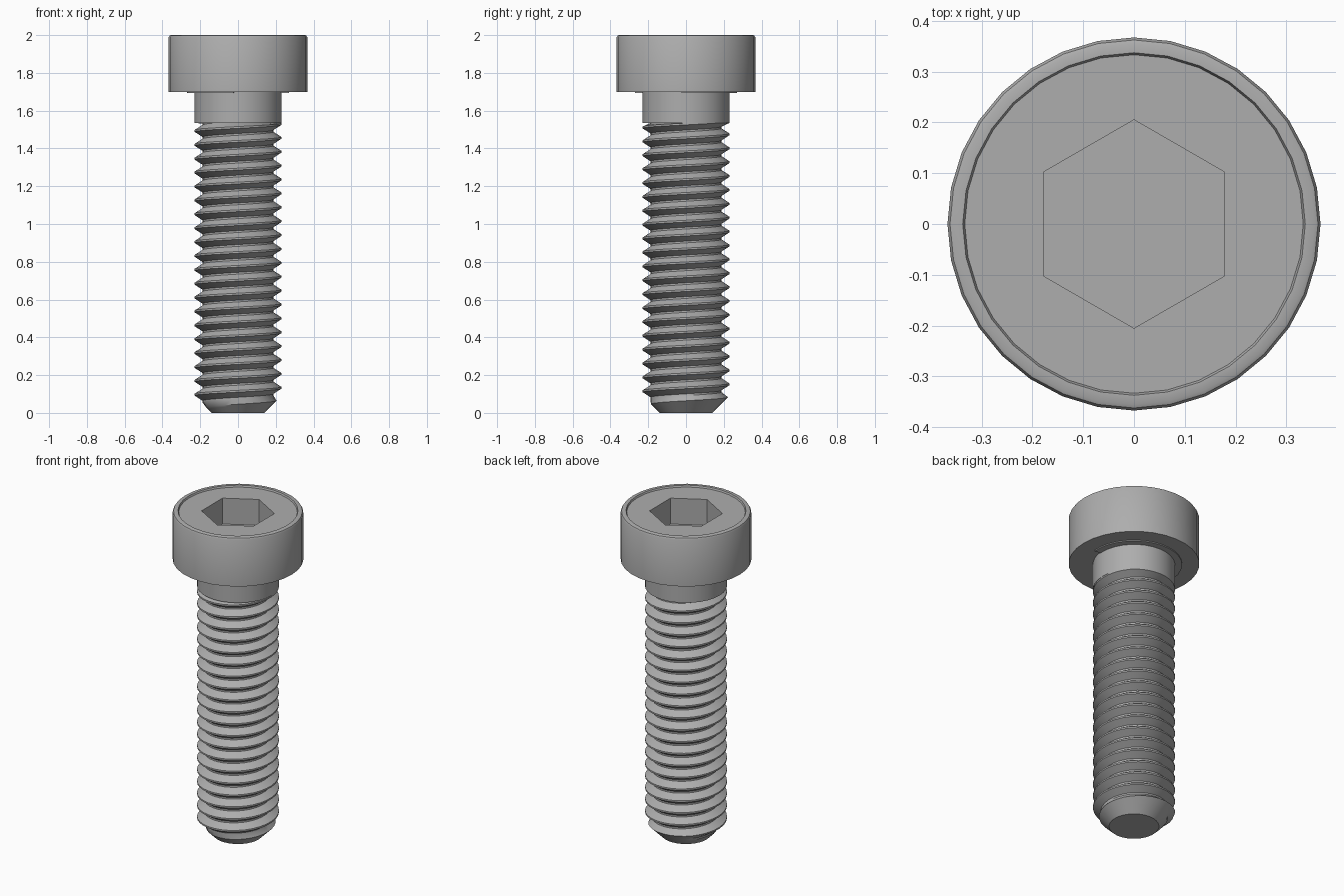
import bpy, bmesh, math

if "Cube" in bpy.data.objects:
    bpy.data.objects.remove(bpy.data.objects["Cube"])

SEG = 32
TAU = 2 * math.pi

# One steel grey for the whole bolt
steel = bpy.data.materials.new("steel grey")
steel.use_nodes = True
GREY = (0.42, 0.42, 0.42, 1)
steel.diffuse_color = GREY
steel.node_tree.nodes["Principled BSDF"].inputs["Base Color"].default_value = GREY


def ring(bm, r, z, n=SEG, turn=0.0):
    return [bm.verts.new((r * math.cos(TAU * i / n + turn), r * math.sin(TAU * i / n + turn), z))
            for i in range(n)]


def bridge(bm, a, b):
    n = len(a)
    for i in range(n):
        j = (i + 1) % n
        bm.faces.new((a[i], a[j], b[j], b[i]))


def finish(bm, name, angle=30):
    bmesh.ops.recalc_face_normals(bm, faces=bm.faces[:])
    mesh = bpy.data.meshes.new(name)
    bm.to_mesh(mesh)
    bm.free()
    mesh.materials.append(steel)
    ob = bpy.data.objects.new(name, mesh)
    bpy.context.collection.objects.link(ob)
    bpy.ops.object.select_all(action="DESELECT")
    ob.select_set(True)
    bpy.context.view_layer.objects.active = ob
    bpy.ops.object.shade_smooth_by_angle(angle=math.radians(angle))
    return ob


# Head: turned cylinder with rounded rim, shallow step and hex socket
bm = bmesh.new()
outline = [(0.367, 1.70), (0.367, 1.988), (0.362, 1.997), (0.355, 2.0), (0.337, 2.0), (0.333, 1.99)]
rings = [ring(bm, r, z) for r, z in outline]
bm.faces.new(rings[0])
for a, b in zip(rings, rings[1:]):
    bridge(bm, a, b)
hex_top = ring(bm, 0.205, 1.99, 6, math.pi / 2)
hex_floor = ring(bm, 0.205, 1.83, 6, math.pi / 2)
bridge(bm, hex_top, hex_floor)
bm.faces.new(hex_floor)
rim = [e for e in bm.edges if len(e.link_faces) == 1]
bmesh.ops.triangle_fill(bm, edges=rim, use_beauty=True)
finish(bm, "socket_head")

# Plain shank under the head
bm = bmesh.new()
low, high = ring(bm, 0.23, 1.535), ring(bm, 0.23, 1.70)
bridge(bm, low, high)
bm.faces.new(low)
bm.faces.new(high)
finish(bm, "plain_shank")

# Three-quarter collar lip below the head
bm = bmesh.new()
arc = [math.radians(-5 + 270 * i / 24) for i in range(25)]
loops = [[bm.verts.new((r * math.cos(t), r * math.sin(t), z)) for t in arc]
         for r, z in ((0.22, 1.694), (0.27, 1.694), (0.27, 1.701), (0.22, 1.701))]
for k in range(4):
    a, b = loops[k], loops[(k + 1) % 4]
    for i in range(24):
        bm.faces.new((a[i], a[i + 1], b[i + 1], b[i]))
for i in (0, -1):
    bm.faces.new([l[i] for l in loops])
finish(bm, "collar_lip")

# Threaded rod: right-handed helical tooth profile, trimmed by the tip cone
PITCH, TOP, ROOT, CREST = 0.0735, 1.535, 0.188, 0.23
TIP = 0.14
START = 0.018
tooth = [(0.0, ROOT), (0.13, ROOT), (0.50, CREST), (0.63, CREST)]
turns = range(-2, int(TOP / PITCH) + 2)
path = [((k + f) * PITCH + START, r) for k in turns for f, r in tooth]
bm = bmesh.new()


def rod_vert(i, z, r):
    t = TAU * i / SEG
    z = min(max(z + PITCH * i / SEG, 0.0), TOP)
    r = min(r, TIP + z)
    return bm.verts.new((r * math.cos(t), r * math.sin(t), z))


columns = [[rod_vert(i, z, r) for z, r in path] for i in range(SEG + 1)]
for a, b in zip(columns, columns[1:]):
    for k in range(len(path) - 1):
        bm.faces.new((a[k], b[k], b[k + 1], a[k + 1]))
bmesh.ops.remove_doubles(bm, verts=bm.verts[:], dist=0.0005)
bmesh.ops.dissolve_degenerate(bm, edges=bm.edges[:], dist=0.0003)
# Flat tip
tip_edges = [e for e in bm.edges if len(e.link_faces) == 1 and all(v.co.z < 0.001 for v in e.verts)]
bmesh.ops.holes_fill(bm, edges=tip_edges, sides=0)
finish(bm, "threaded_rod")
